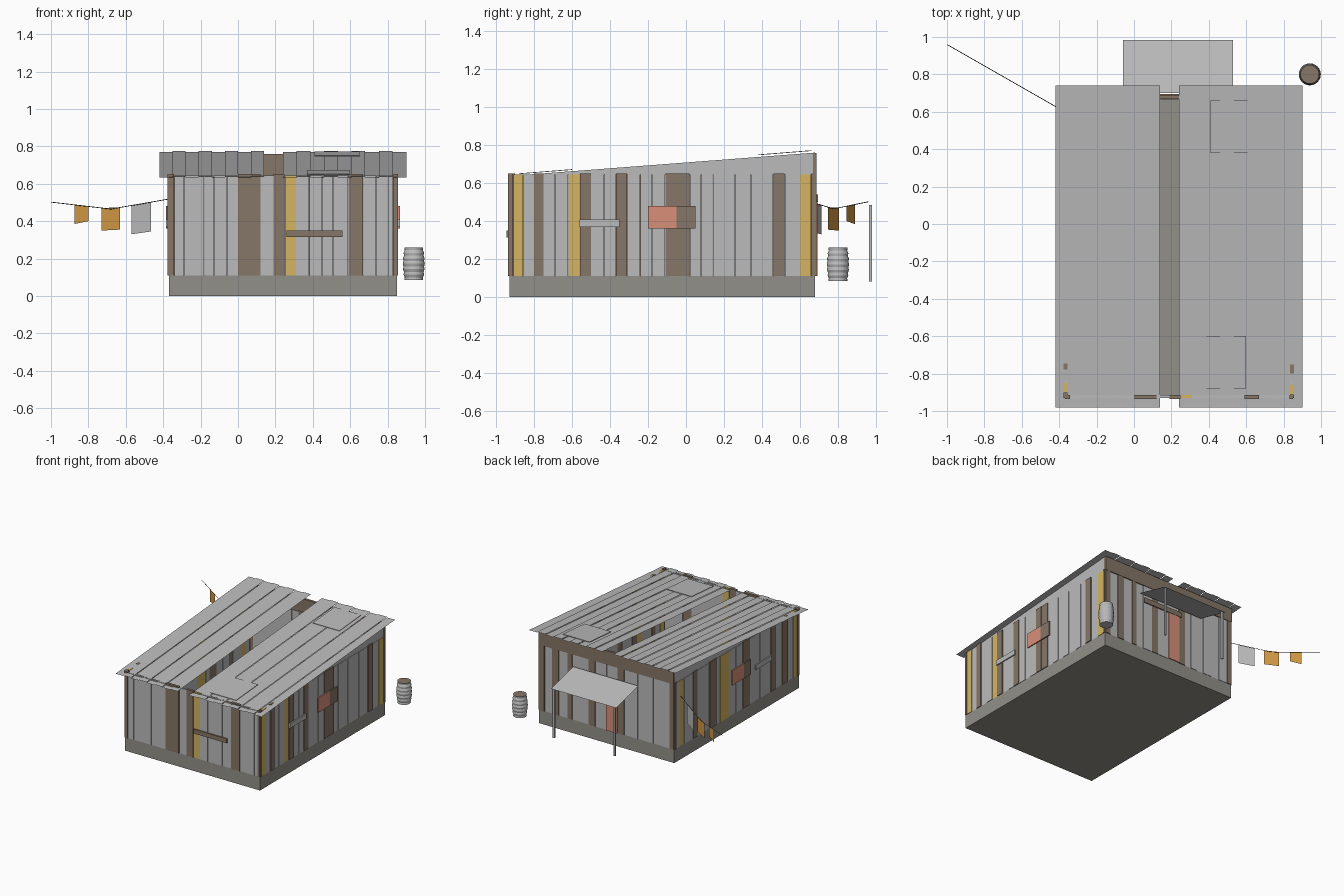
import bpy, bmesh, math
from mathutils import Vector

cube = bpy.data.objects.get("Cube")
if cube:
    bpy.data.objects.remove(cube, do_unlink=True)


def material(name, r, g, b):
    m = bpy.data.materials.new(name)
    m.use_nodes = True
    m.diffuse_color = (r, g, b, 1)
    m.node_tree.nodes["Principled BSDF"].inputs["Base Color"].default_value = (r, g, b, 1)
    return m


GREY = material("galvanised grey", .50, .50, .50)
WOOD = material("weathered wood", .24, .18, .135)
YELLOW = material("faded yellow", .66, .46, .12)
SALMON = material("salmon paint", .69, .28, .19)
STONE = material("stone base", .29, .28, .25)
OCHRE = material("ochre cloth", .65, .32, .06)
ROPE = material("dark rope", .05, .05, .05)
CODES = {"g": GREY, "b": WOOD, "y": YELLOW}


def make(name, verts, faces, mat):
    me = bpy.data.meshes.new(name)
    me.from_pydata(verts, [], faces)
    bm = bmesh.new()
    bm.from_mesh(me)
    bmesh.ops.recalc_face_normals(bm, faces=bm.faces)
    bm.to_mesh(me)
    bm.free()
    me.materials.append(mat)
    ob = bpy.data.objects.new(name, me)
    bpy.context.scene.collection.objects.link(ob)
    return ob


def box(name, x, y, z, mat):
    verts = [(a, b, c) for a in x for b in y for c in z]
    faces = [(0, 1, 3, 2), (4, 6, 7, 5), (0, 4, 5, 1), (2, 3, 7, 6), (0, 2, 6, 4), (1, 5, 7, 3)]
    return make(name, verts, faces, mat)


def roof_z(y):
    return .711 + .079 * y


L, R, F, B = -.37, .85, -.93, .68
FLOOR, TOP = .11, .645

# Plinth and floor
box("base", (L, R), (F, B), (0, FLOOR), STONE)


# Plank walls: a letter for the finish and a width in hundredths
def wall(name, along_x, start, face, outward, pattern):
    pos = start
    for i, token in enumerate(pattern.split()):
        end = pos + int(token[1:]) / 100
        wood = token[0] == "b"
        proud = .006 if wood else .003 * (i % 2)
        depth = sorted((face + outward * proud, face - outward * .015))
        span = (pos + .001, end - .001)
        z = (FLOOR, TOP + (.007 if wood else 0))
        x, y = (span, depth) if along_x else (depth, span)
        box(f"{name}_plank", x, y, z, CODES[token[0]])
        pos = end


wall("front", True, L, F, -1, "b3 g5 g11 g5 g7 g6 b4 b8 g7 b6 y6 g7 g7 g6 g8 b8 g7 g6 g3 b2")
wall("back", True, L, B, 1, "b4 g8 g7 g8 g6 g6 g6 b6 g10 g10 b6 g8 g7 b4 g8 b6 g7 b5")
wall("right", False, F, R, 1,
     "b2 y5 g6 b5 g6 g7 y6 b6 g7 g6 b6 g7 g6 g7 b6 b7 g6 g6 g6 g6 g8 g6 g6 b6 g8 y6 b2")
wall("left", False, F, L, -1,
     "b3 y5 g7 b7 g9 b6 g7 g7 g7 g6 b9 g9 g9 y11 g5 b9 g8 g8 b5 g11 y6 g4 b3")

# Sloping side panels under the roof and the rear beam
low = (TOP - .711) / .079
for name, x in (("left_gable", L + .002), ("right_gable", R - .012)):
    ring = [(low, TOP), (B, TOP), (B, roof_z(B) - .004)]
    verts = [(x + d, y, z) for d in (0, .01) for y, z in ring]
    make(name, verts, [(0, 1, 2), (3, 5, 4), (0, 3, 4, 1), (1, 4, 5, 2), (2, 5, 3, 0)], GREY)
box("rear_beam", (L, R), (B - .012, B + .008), (TOP, roof_z(B) - .006), WOOD)


# Two roof halves made of overlapping sheets
def roof(name, x0, x1, count):
    verts, faces = [], []
    step = (x1 - x0) / count
    for i in range(count):
        lift = .005 * (i % 2)
        a, b = x0 + i * step, x0 + (i + 1) * step
        n = len(verts)
        verts += [(x, y, roof_z(y) + lift) for x, y in
                  ((a, -.98), (b, -.98), (b, .74), (a, .74))]
        faces.append((n, n + 1, n + 2, n + 3))
    make(name, verts, faces, GREY)


roof("left_roof", -.42, .14, 8)
roof("right_roof", .24, .90, 9)

# Patches lying on the roof
for x, y in (((.37, .60), (-.88, -.60)), ((.41, .65), (.38, .66))):
    verts = [(a, b, roof_z(b) + h) for h in (.006, .01) for b in y for a in x]
    make("roof_patch", verts, [(0, 1, 3, 2), (4, 5, 7, 6), (0, 1, 5, 4),
                               (2, 3, 7, 6), (0, 2, 6, 4), (1, 3, 7, 5)], GREY)

# Boards and window panels fixed on the walls
box("front_board", (.26, .56), (F - .016, F - .006), (.315, .35), WOOD)
for side, x, shutter in (("right", R + .006, (-.05, .05)), ("left", L - .015, (-.29, -.20))):
    span = (x, x + .009)
    box(side + "_board", span, (-.56, -.35), (.37, .41), GREY)
    box(side + "_window", span, (-.20, -.05), (.36, .48), SALMON)
    box(side + "_shutter", span, shutter, (.36, .48), WOOD)

# Rear door, lintel and awning
box("door", (.14, .24), (B + .004, B + .012), (FLOOR, .50), SALMON)
box("door_lintel", (.12, .48), (B + .006, B + .015), (.50, .54), WOOD)
make("awning", [(-.06, .70, .555), (.53, .70, .555), (.53, .985, .483), (-.06, .985, .483)],
     [(0, 1, 2, 3)], GREY)
for x in (-.045, .505):
    box("awning_post", (x, x + .014), (.964, .978), (.083, .485), GREY)

# Ribbed barrel
profile = []
for i in range(25):
    t = i / 24
    radius = .048 + .009 * math.sin(math.pi * t) + .002 * math.cos(t * math.tau * 6)
    profile.append((radius, .085 + .175 * t))
SIDES = 24
verts = [(.94 + r * math.cos(math.tau * k / SIDES), .80 + r * math.sin(math.tau * k / SIDES), z)
         for r, z in profile for k in range(SIDES)]
faces = [(i * SIDES + k, i * SIDES + (k + 1) % SIDES,
          (i + 1) * SIDES + (k + 1) % SIDES, (i + 1) * SIDES + k)
         for i in range(len(profile) - 1) for k in range(SIDES)]
last = len(verts) - SIDES
faces += [tuple(range(SIDES)), tuple(range(last, last + SIDES))]
barrel = make("barrel", verts, faces, GREY)
barrel.data.materials.append(WOOD)
for p in barrel.data.polygons:
    if len(p.vertices) == SIDES and p.center.z > .2:
        p.material_index = 1


# Rope with cloth flags
def rope_point(x):
    t = (x + .68) / .32
    return Vector((x, .60 - .571 * (x + .37), .465 + (.055 if t > 0 else .037) * abs(t)))


curve = bpy.data.curves.new("flag_rope", "CURVE")
curve.dimensions = "3D"
curve.bevel_depth = .002
curve.bevel_resolution = 0
spline = curve.splines.new("POLY")
path = [rope_point(x) for x in (-.998, -.68, -.37)]
spline.points.add(len(path) - 1)
for point, co in zip(spline.points, path):
    point.co = (*co, 1)
curve.materials.append(ROPE)
bpy.context.scene.collection.objects.link(bpy.data.objects.new("flag_rope", curve))

for a, b, low_a, low_b, mat in ((-.875, -.80, .385, .40, OCHRE),
                                (-.73, -.63, .35, .355, OCHRE),
                                (-.57, -.465, .33, .345, GREY)):
    p, q = rope_point(a), rope_point(b)
    make("flag", [p, q, (q.x, q.y, low_b), (p.x, p.y, low_a)], [(0, 1, 2, 3)], mat)
